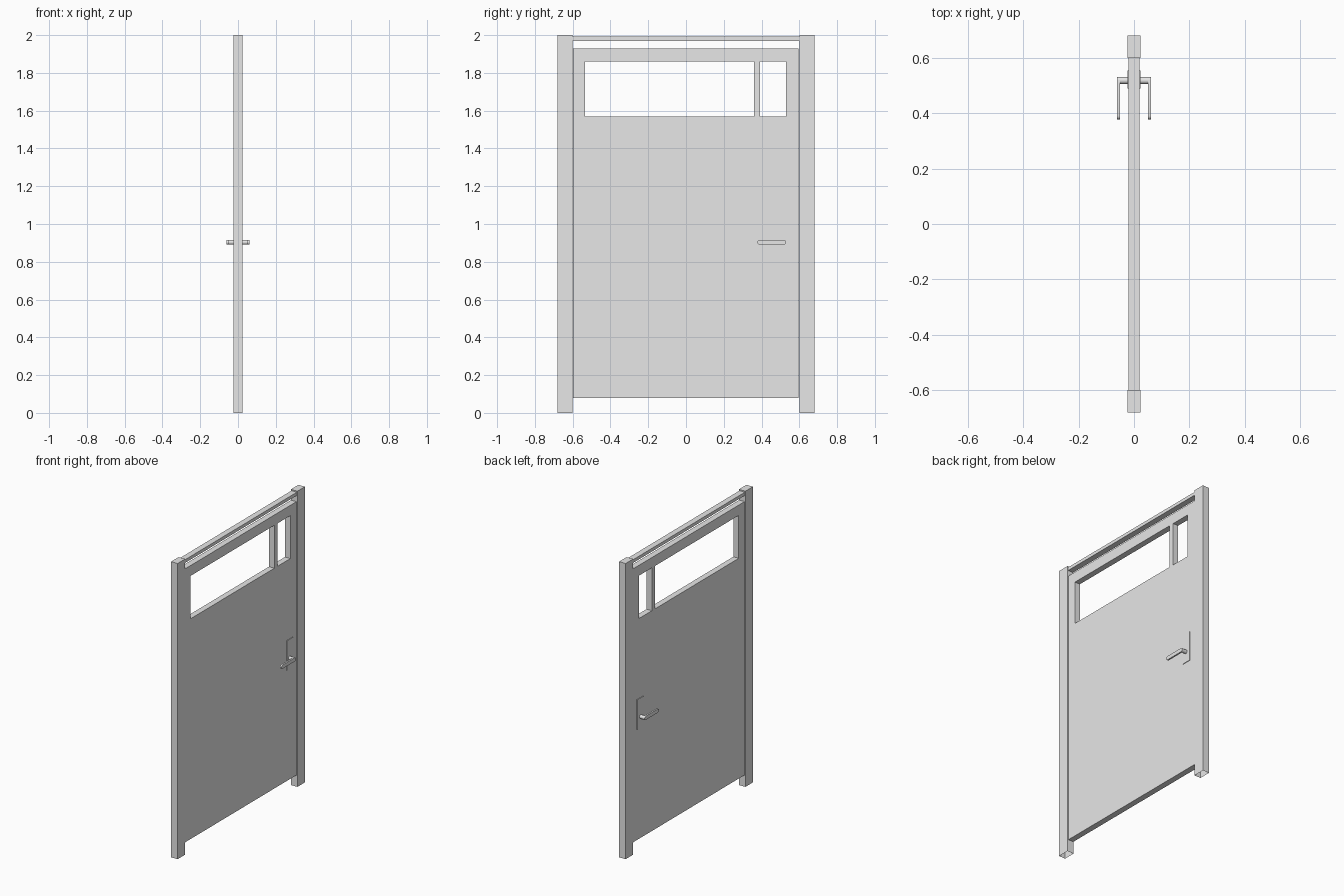
import bpy, bmesh, math
from mathutils import Matrix, Vector

cube = bpy.data.objects.get("Cube")
if cube:
    bpy.data.objects.remove(cube, do_unlink=True)

grey = bpy.data.materials.new("light_grey")
grey.use_nodes = True
grey.diffuse_color = (0.8, 0.8, 0.8, 1)
grey.node_tree.nodes["Principled BSDF"].inputs["Base Color"].default_value = (0.8, 0.8, 0.8, 1)


def finish(name, bm, smooth=False):
    mesh = bpy.data.meshes.new(name)
    bm.to_mesh(mesh)
    bm.free()
    mesh.materials.append(grey)
    obj = bpy.data.objects.new(name, mesh)
    bpy.context.collection.objects.link(obj)
    if smooth:
        bpy.ops.object.select_all(action='DESELECT')
        obj.select_set(True)
        bpy.context.view_layer.objects.active = obj
        bpy.ops.object.shade_smooth_by_angle(angle=math.radians(35))
    return obj


def box(name, low, high, open_bottom=False):
    low, high = Vector(low), Vector(high)
    bm = bmesh.new()
    bmesh.ops.create_cube(bm, size=1, matrix=Matrix.Translation((low + high) / 2)
                          @ Matrix.Diagonal((*(high - low), 1)))
    if open_bottom:
        bm.normal_update()
        under = [f for f in bm.faces if f.normal.z < -0.9]
        bmesh.ops.delete(bm, geom=under, context='FACES_ONLY')
    return finish(name, bm)


def extrude_x(bm, depth):
    """Thicken flat faces along x and make the normals face outward."""
    result = bmesh.ops.extrude_face_region(bm, geom=bm.faces[:], use_keep_orig=True)
    moved = [v for v in result["geom"] if isinstance(v, bmesh.types.BMVert)]
    bmesh.ops.translate(bm, verts=moved, vec=(depth, 0, 0))
    bmesh.ops.recalc_face_normals(bm, faces=bm.faces[:])


# Frame: hollow posts and a thin top rail
for side, name in ((-1, "hinge_post"), (1, "latch_post")):
    inner, outer = sorted((side * 0.6, side * 0.68))
    box(name, (-0.024, inner, 0), (0.024, outer, 2), open_bottom=True)
box("top_rail", (-0.02, -0.6, 1.97), (0.02, 0.6, 1.992))

# Door leaf with two window openings
bm = bmesh.new()
y_cuts = [-0.597, -0.535, 0.36, 0.393, 0.53, 0.595]
z_cuts = [0.08, 1.57, 1.86, 1.93]
grid = [[bm.verts.new((-0.02, y, z)) for z in z_cuts] for y in y_cuts]
for i in range(len(y_cuts) - 1):
    for j in range(len(z_cuts) - 1):
        if j == 1 and i in (1, 3):
            continue
        bm.faces.new((grid[i][j], grid[i + 1][j], grid[i + 1][j + 1], grid[i][j + 1]))
extrude_x(bm, 0.04)
finish("door_leaf", bm)

# Handle sets on both sides
for side, label in ((-1, "right"), (1, "left")):
    x0, x1 = sorted((side * 0.019, side * 0.024))
    box(label + "_handle_plate", (x0, 0.49, 0.83), (x1, 0.555, 1.03))

    # Round spindle
    bm = bmesh.new()
    bmesh.ops.create_cone(bm, cap_ends=True, segments=20, radius1=0.0125, radius2=0.0125,
                          depth=0.036, matrix=Matrix.Translation((side * 0.04, 0.518, 0.903))
                          @ Matrix.Rotation(math.pi / 2, 4, 'Y'))
    finish(label + "_handle_spindle", bm, smooth=True)

    # Flat lever with rounded ends
    bm = bmesh.new()
    outline = []
    for centre, start in ((0.518, -math.pi / 2), (0.39, math.pi / 2)):
        for k in range(11):
            a = start + math.pi * k / 10
            outline.append(bm.verts.new((side * 0.051, centre + 0.0125 * math.cos(a),
                                         0.903 + 0.0125 * math.sin(a))))
    bm.faces.new(outline)
    extrude_x(bm, side * 0.011)
    finish(label + "_handle_lever", bm, smooth=True)
